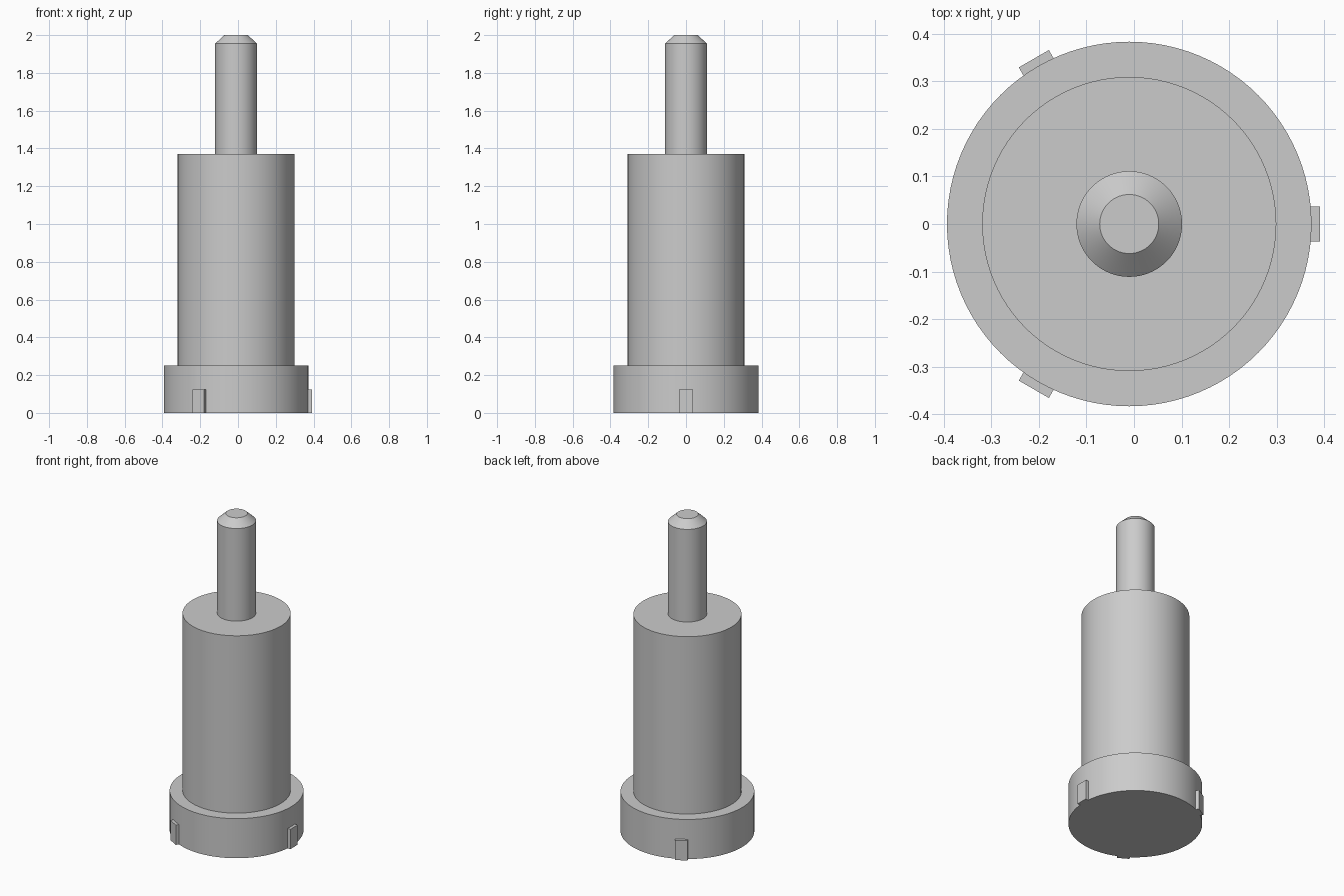
import bpy
import bmesh
from math import radians, cos, sin, pi
from mathutils import Matrix, Vector

cube = bpy.data.objects.get("Cube")
if cube:
    bpy.data.objects.remove(cube, do_unlink=True)

AXIS_X = -0.01
SIDES = 96

# Single light grey metal
grey = bpy.data.materials.new("light_grey")
grey.use_nodes = True
colour = (0.6, 0.6, 0.6, 1.0)
grey.diffuse_color = colour
grey.node_tree.nodes["Principled BSDF"].inputs["Base Color"].default_value = colour


def finish(name, bm):
    bmesh.ops.recalc_face_normals(bm, faces=bm.faces)
    mesh = bpy.data.meshes.new(name)
    bm.to_mesh(mesh)
    bm.free()
    mesh.materials.append(grey)
    obj = bpy.data.objects.new(name, mesh)
    obj.location.x = AXIS_X
    bpy.context.collection.objects.link(obj)
    return obj


def turned(name, profile):
    """Solid of revolution from (radius, height) points, capped flat at both ends."""
    bm = bmesh.new()
    rings = [[bm.verts.new((r * cos(2 * pi * i / SIDES), r * sin(2 * pi * i / SIDES), z))
              for i in range(SIDES)] for r, z in profile]
    for low, high in zip(rings, rings[1:]):
        for i in range(SIDES):
            j = (i + 1) % SIDES
            bm.faces.new((low[i], low[j], high[j], high[i]))
    bm.faces.new(rings[0][::-1])
    bm.faces.new(rings[-1])
    obj = finish(name, bm)
    bpy.ops.object.select_all(action="DESELECT")
    obj.select_set(True)
    bpy.context.view_layer.objects.active = obj
    bpy.ops.object.shade_smooth_by_angle(angle=radians(30))
    return obj


# Stepped body: base flange, barrel and chamfered pin in one turned piece
turned("stepped_body", [
    (0.383, 0), (0.383, 0.25),
    (0.309, 0.25), (0.309, 1.37),
    (0.111, 1.37), (0.111, 1.955),
    (0.062, 2.0),
])

# Three small locating tabs around the flange
INNER, OUTER, WIDTH, HEIGHT = 0.36, 0.401, 0.073, 0.125
for name, angle in (("left_tab", 0), ("back_tab", 120), ("front_tab", 240)):
    bm = bmesh.new()
    box = (Matrix.Rotation(radians(angle), 4, "Z")
           @ Matrix.Translation(Vector(((INNER + OUTER) / 2, 0, HEIGHT / 2)))
           @ Matrix.Diagonal((OUTER - INNER, WIDTH, HEIGHT, 1)))
    bmesh.ops.create_cube(bm, size=1, matrix=box)
    finish(name, bm)
